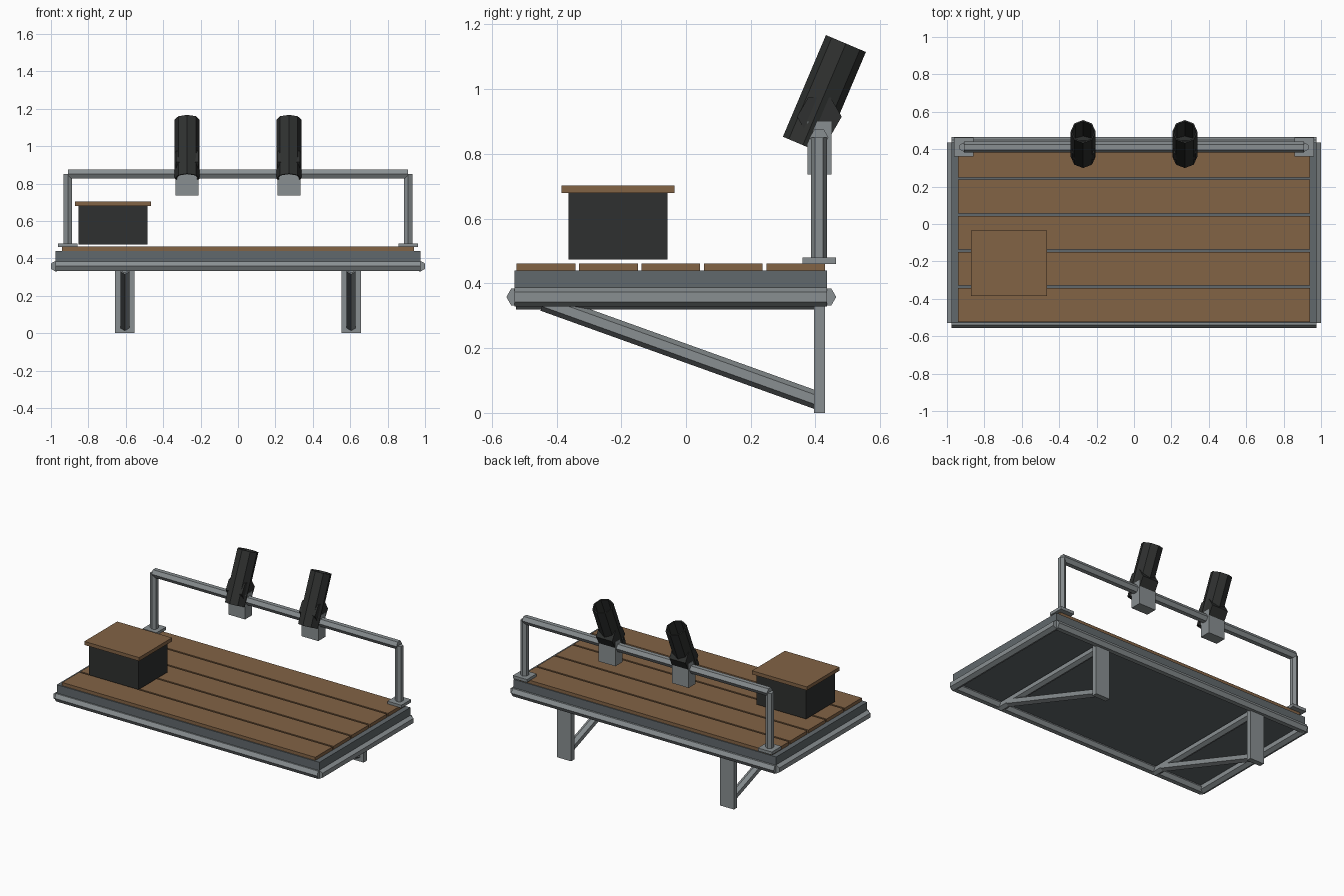
import bpy, bmesh
from math import atan2, pi
from mathutils import Matrix, Vector

if "Cube" in bpy.data.objects:
    bpy.data.objects.remove(bpy.data.objects["Cube"])


def material(name, rgb):
    m = bpy.data.materials.new(name)
    m.diffuse_color = (*rgb, 1)
    m.use_nodes = True
    m.node_tree.nodes["Principled BSDF"].inputs["Base Color"].default_value = m.diffuse_color
    return m


STEEL = material("steel", (0.25, 0.275, 0.285))
FRAME = material("frame_grey", (0.12, 0.14, 0.15))
WOOD = material("wood", (0.225, 0.125, 0.06))
DARK = material("dark", (0.028, 0.03, 0.029))


def finish(bm, name, mat):
    bmesh.ops.recalc_face_normals(bm, faces=bm.faces)
    me = bpy.data.meshes.new(name)
    bm.to_mesh(me)
    bm.free()
    me.materials.append(mat)
    ob = bpy.data.objects.new(name, me)
    bpy.context.collection.objects.link(ob)
    return ob


def box(name, x, y, z, mat):
    """Box from (min, max) ranges."""
    bm = bmesh.new()
    bmesh.ops.create_cube(bm, size=1)
    lo, hi = Vector((x[0], y[0], z[0])), Vector((x[1], y[1], z[1]))
    for v in bm.verts:
        v.co = Vector([l + (h - l) * (c + 0.5) for l, h, c in zip(lo, hi, v.co)])
    return finish(bm, name, mat)


def tube(name, a, b, r, mat, sides=6, wall=0):
    """Low-poly cylinder from a to b, along x or in the yz plane; wall > 0 makes an open pipe."""
    a, b = Vector(a), Vector(b)
    d = b - a
    bm = bmesh.new()
    bmesh.ops.create_cone(bm, cap_ends=True, segments=sides,
                          radius1=r, radius2=r, depth=d.length)
    if wall:
        # inset both ends, remove the caps and join the two inner rims
        caps = [f for f in bm.faces if abs(f.normal.z) > 0.9]
        bmesh.ops.inset_individual(bm, faces=caps, thickness=wall)
        bmesh.ops.delete(bm, geom=caps, context='FACES_ONLY')
        rims = [e for e in bm.edges if e.is_boundary]
        bmesh.ops.bridge_loops(bm, edges=rims)
    if abs(d.x) > 1e-5:
        rot = Matrix.Rotation(pi / 2, 4, 'Y')
    else:
        rot = Matrix.Rotation(-atan2(d.y, d.z), 4, 'X')
    bm.transform(Matrix.Translation((a + b) / 2) @ rot)
    return finish(bm, name, mat)


# Platform slab and wooden planks
box("platform_frame", (-0.975, 0.975), (-0.53, 0.436), (0.372, 0.44), FRAME)
for i in range(5):
    y = -0.4325 + 0.193 * i
    box(f"plank_{i + 1}", (-0.94, 0.94), (y - 0.0905, y + 0.0905), (0.438, 0.462), WOOD)

# Hexagonal edge rails around the platform
for side, y in (("front", -0.525), ("back", 0.434)):
    tube(f"{side}_edge_rail", (-0.975, y, 0.358), (0.975, y, 0.358), 0.03, STEEL)

for side, s in (("left", -1), ("right", 1)):
    tube(f"{side}_edge_rail", (s * 0.973, -0.53, 0.358), (s * 0.973, 0.436, 0.358), 0.03, STEEL)

    # Wall bracket: upright plate, top arm and diagonal brace
    x = s * 0.605
    box(f"{side}_bracket_plate", (x - 0.052, x + 0.052), (0.395, 0.43), (0, 0.375), STEEL)
    tube(f"{side}_bracket_arm", (x, -0.525, 0.348), (x, 0.41, 0.348), 0.028, STEEL)
    tube(f"{side}_bracket_brace", (x, -0.44, 0.342), (x, 0.41, 0.037), 0.028, STEEL)

    # Railing post with foot plate
    x = s * 0.91
    box(f"{side}_post_foot", (x - 0.052, x + 0.052), (0.36, 0.463), (0.46, 0.48), STEEL)
    tube(f"{side}_railing_post", (x, 0.411, 0.475), (x, 0.411, 0.85), 0.025, STEEL)

    # Tilted open holder pipe with clamp block and pivot hub
    x = s * 0.272
    box(f"{side}_holder_clamp", (x - 0.062, x + 0.062), (0.375, 0.449), (0.737, 0.90), STEEL)
    tube(f"{side}_holder_hub", (x - 0.06, 0.412, 0.915), (x + 0.06, 0.412, 0.915), 0.069, DARK)
    tube(f"{side}_holder_pipe", (x, 0.361, 0.827), (x, 0.494, 1.141), 0.067, DARK,
         sides=8, wall=0.008)

# Top railing bar
tube("railing_bar", (-0.91, 0.411, 0.851), (0.91, 0.411, 0.851), 0.029, STEEL)

# Storage crate with wooden lid
box("crate_body", (-0.853, -0.485), (-0.363, -0.057), (0.474, 0.68), DARK)
box("crate_lid", (-0.872, -0.465), (-0.385, -0.036), (0.679, 0.703), WOOD)
